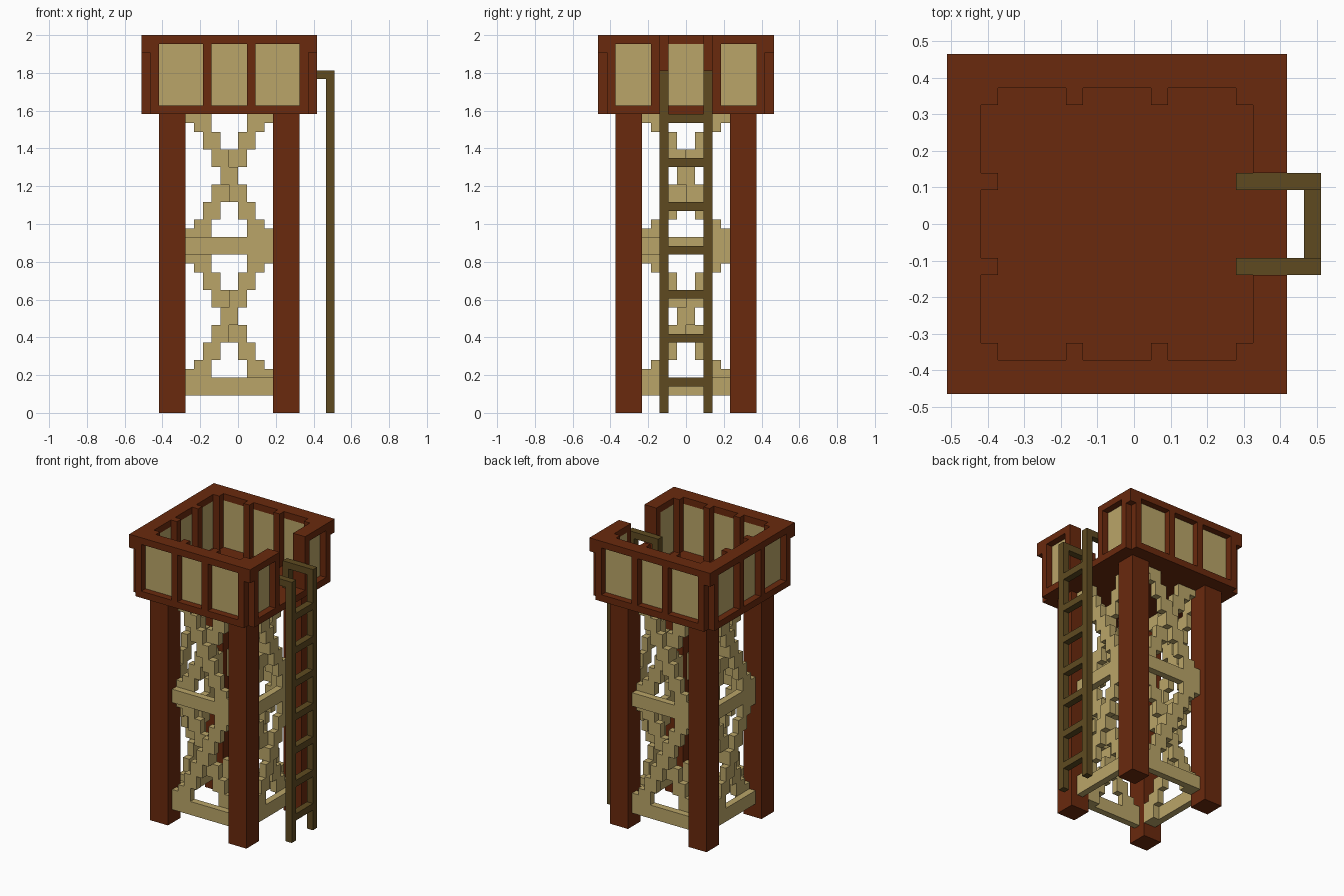
import bpy, bmesh
from mathutils import Vector

cube = bpy.data.objects.get("Cube")
if cube:
    bpy.data.objects.remove(cube, do_unlink=True)

U = 2 / 43          # one block; the tower is 43 blocks tall


def material(name, rgb):
    m = bpy.data.materials.new(name)
    m.use_nodes = True
    m.diffuse_color = (*rgb, 1)
    bsdf = next(n for n in m.node_tree.nodes if n.type == 'BSDF_PRINCIPLED')
    bsdf.inputs["Base Color"].default_value = (*rgb, 1)
    return m


RED_WOOD = material("red_brown_wood", (0.144, 0.0225, 0.004))
PALE_WOOD = material("pale_wood", (0.491, 0.376, 0.138))
DARK_WOOD = material("dark_olive_wood", (0.112, 0.0685, 0.0145))


def build(name, boxes, mat):
    """One object from boxes (x0, x1, y0, y1, z0, z1) in blocks."""
    bm = bmesh.new()
    for x0, x1, y0, y1, z0, z1 in boxes:
        geo = bmesh.ops.create_cube(bm, size=1)
        for v in geo["verts"]:
            v.co = Vector((((x1 if v.co.x > 0 else x0) - 11) * U,
                           ((y1 if v.co.y > 0 else y0) - 10) * U,
                           (z1 if v.co.z > 0 else z0) * U))
    mesh = bpy.data.meshes.new(name)
    bm.to_mesh(mesh)
    bm.free()
    mesh.materials.append(mat)
    ob = bpy.data.objects.new(name, mesh)
    bpy.context.scene.collection.objects.link(ob)
    return ob


def turn(boxes, times):
    """Quarter turns about the tower's middle."""
    for _ in range(times):
        boxes = [(20 - y1, 20 - y0, x0, x1, z0, z1) for x0, x1, y0, y1, z0, z1 in boxes]
    return boxes


def diagonal(rising, y, base):
    """Stepped brace across ten columns, 18 blocks high."""
    out = []
    for c in range(10):
        lo, hi = max(2 * c, 2), min(2 * c + 4, 20)
        if c == 0:
            hi = 5
        if c == 9:
            lo = 17
        x = 5 + c if rising else 14 - c
        out.append((x, x + 1, y, y + 1, base + lo, min(base + hi, 34)))
    return out


for n, side in enumerate(("front", "right", "back", "left")):
    # Leg
    build(side + "_leg", turn([(2, 5, 2, 5, 0, 34)], n), RED_WOOD)

    # Cross beams and stepped braces, one diagonal behind the other
    beams = [(5, 15, 3, 4, z, z + 2) for z in (2, 18)]
    build(side + "_beams", turn(beams, n), PALE_WOOD)
    outer = diagonal(True, 3, 0) + diagonal(False, 3, 16)
    inner = diagonal(False, 4, 0) + diagonal(True, 4, 16)
    build(side + "_outer_braces", turn(outer, n), PALE_WOOD)
    build(side + "_inner_braces", turn(inner, n), PALE_WOOD)

    # Parapet: the right side is open for the ladder
    if side == "right":
        panels = [(2, 6), (14, 18)]
        bars = [(6, 7), (13, 14)]
        rails = [(0, 7), (13, 18)]
        posts = [2]
    else:
        panels = [(2, 7), (8, 12), (13, 18)]
        bars = [(7, 8), (12, 13)]
        rails = [(0, 18)]
        posts = [2, 7, 12]
    frame = [(a, b, 0, 2, 35, 42) for a, b in bars + [(1, 2)]]
    frame += [(18, 19, 0, 1, 35, 42), (0, 1, 0, 1, 41, 42)]
    frame += [(a, b, 0, 2, 42, 43) for a, b in rails]
    frame += [(p, p + 1, 2, 3, 35, 43) for p in posts]
    build(side + "_parapet_frame", turn(frame, n), RED_WOOD)
    build(side + "_parapet_panels",
          turn([(a, b, 1, 2, 35, 42) for a, b in panels], n), PALE_WOOD)

# Platform floor with notched corners
build("platform_floor", [(1, 19, 0, 20, 34, 35), (0, 1, 1, 19, 34, 35),
                         (19, 20, 1, 19, 34, 35)], RED_WOOD)

# Ladder with handrails hooked over the platform
for name, y in (("front", 7), ("back", 12)):
    build(name + "_ladder_rail", [(21, 22, y, y + 1, 0, 39),
                                  (17, 21, y, y + 1, 38, 39),
                                  (17, 18, y, y + 1, 35, 38)], DARK_WOOD)
build("ladder_rungs", [(21, 22, 8, 12, z, z + 1) for z in range(3, 34, 5)], DARK_WOOD)
